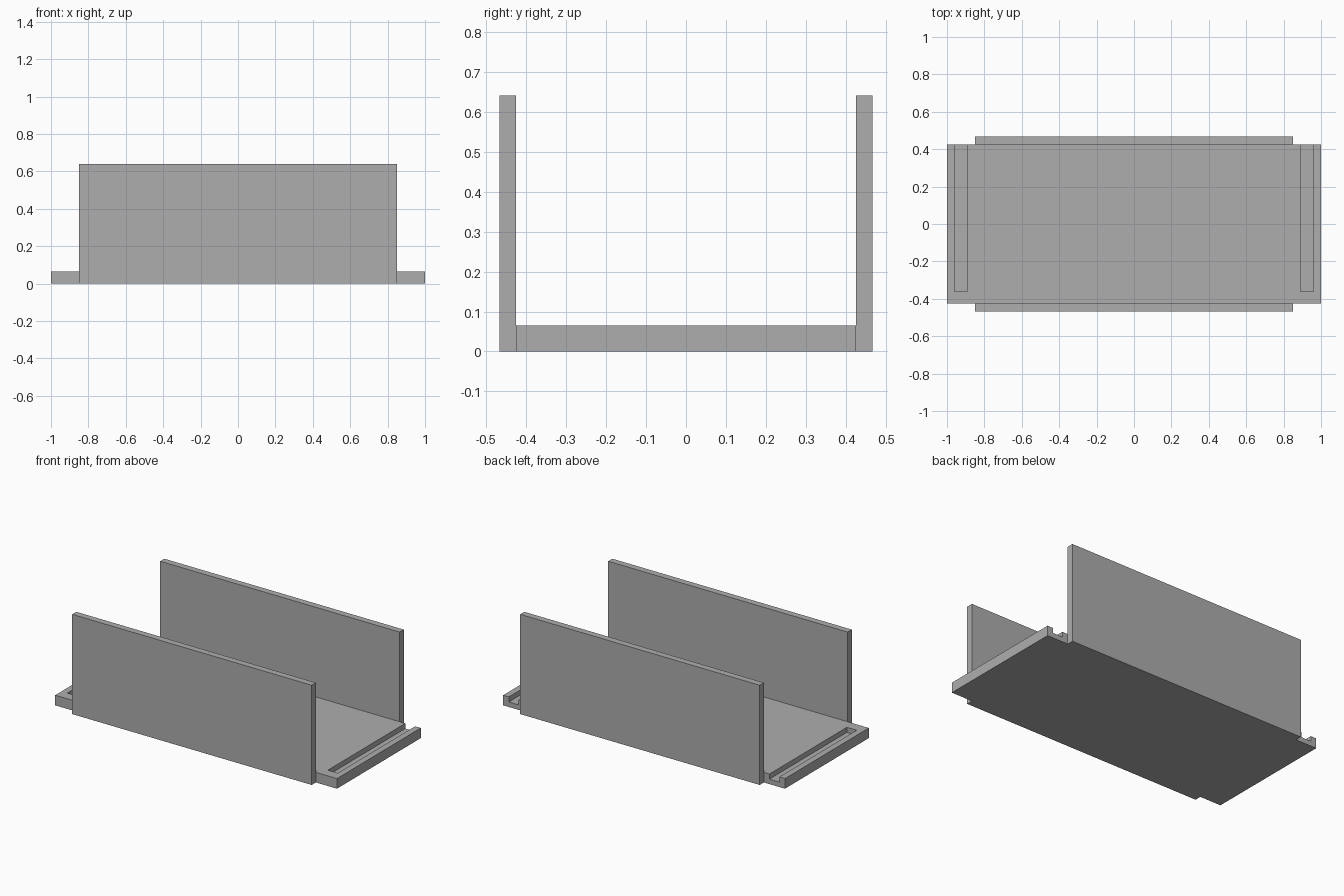
import bpy
import bmesh

cube = bpy.data.objects.get("Cube")
if cube:
    bpy.data.objects.remove(cube, do_unlink=True)

GREY = (0.42, 0.42, 0.42, 1)
grey = bpy.data.materials.new("plain grey")
grey.use_nodes = True
grey.diffuse_color = GREY
grey.node_tree.nodes["Principled BSDF"].inputs["Base Color"].default_value = GREY


def box(name, low, high):
    """Axis-aligned box between two corners."""
    mesh = bpy.data.meshes.new(name)
    bm = bmesh.new()
    bmesh.ops.create_cube(bm, size=1)
    for v in bm.verts:
        v.co = [l if c < 0 else h for c, l, h in zip(v.co, low, high)]
    bm.to_mesh(mesh)
    bm.free()
    mesh.materials.append(grey)
    obj = bpy.data.objects.new(name, mesh)
    bpy.context.collection.objects.link(obj)
    return obj


HALF_Y = 0.425      # half depth of the base
WALL_Y = 0.467      # outer face of the walls
BASE_Z = 0.065      # base thickness
SLOT_Z = 0.032      # slot floor

# Base plate
base = box("base_plate", (-1, -HALF_Y, 0), (1, HALF_Y, BASE_Z))

# Slots near both ends, open at the back
for side, x0, x1 in (("left", 0.89, 0.96), ("right", -0.96, -0.89)):
    cutter = box(side + "_slot_cutter", (x0, -0.36, SLOT_Z), (x1, 0.6, 0.2))
    cutter.hide_render = True
    cutter.hide_viewport = True
    cutter.display_type = "WIRE"
    cut = base.modifiers.new(side + " slot", "BOOLEAN")
    cut.operation = "DIFFERENCE"
    cut.solver = "EXACT"
    cut.object = cutter

# Upright walls on the front and back edges
box("front_wall", (-0.85, -WALL_Y, 0), (0.85, -HALF_Y, 0.64))
box("back_wall", (-0.85, HALF_Y, 0), (0.85, WALL_Y, 0.64))
